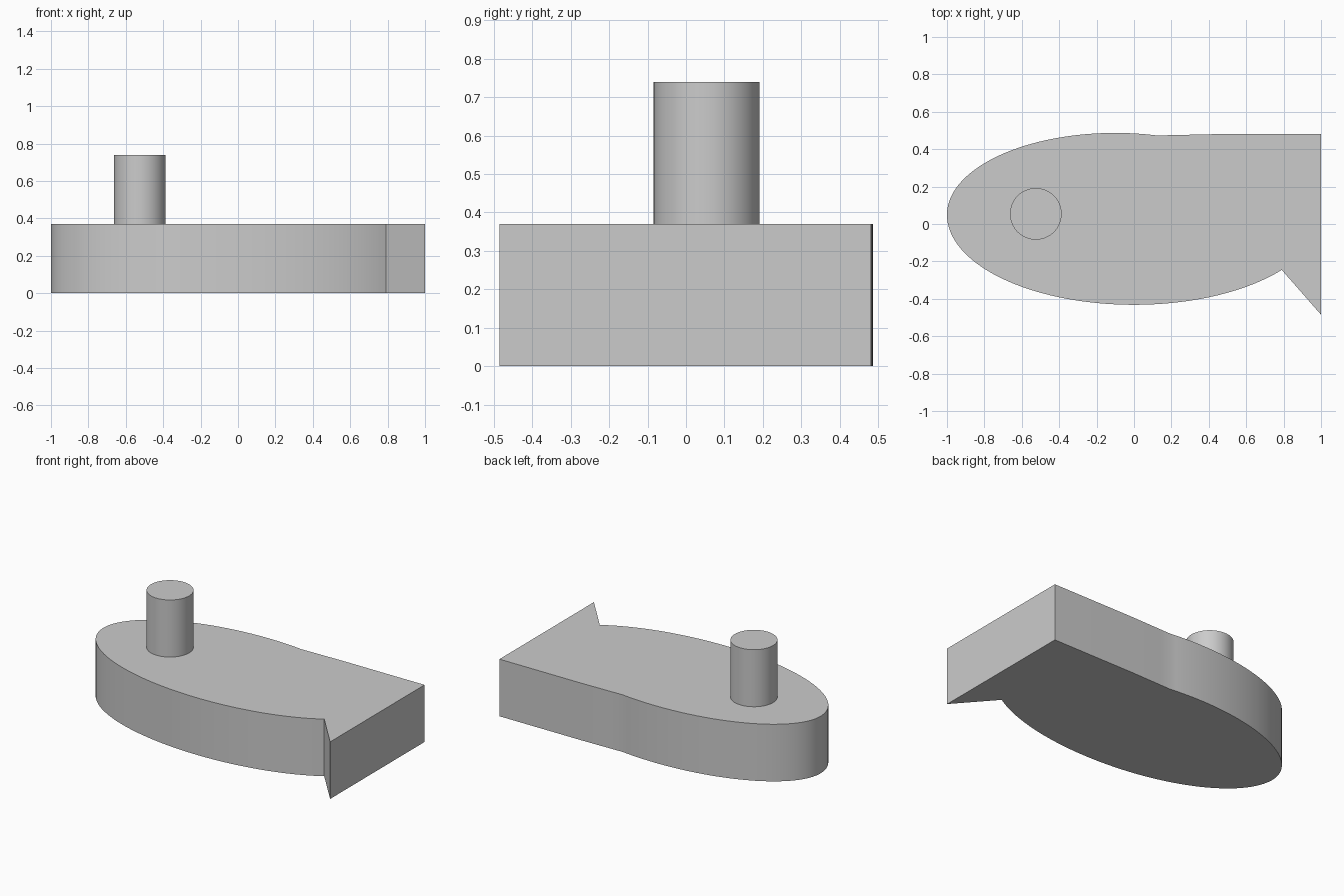
import bpy
import bmesh
from math import cos, sin, pi, acos, radians

cube = bpy.data.objects.get("Cube")
if cube:
    bpy.data.objects.remove(cube, do_unlink=True)

grey = bpy.data.materials.new("plain_grey")
grey.use_nodes = True
colour = (0.6, 0.6, 0.6, 1)
grey.diffuse_color = colour
grey.node_tree.nodes["Principled BSDF"].inputs["Base Color"].default_value = colour


def arc(cx, cy, rx, ry, start, end, steps):
    """Points along part of an ellipse."""
    angles = [start + (end - start) * i / steps for i in range(steps + 1)]
    return [(cx + rx * cos(a), cy + ry * sin(a)) for a in angles]


def extrude_outline(name, outline, bottom, top):
    """Solid prism from a closed counter-clockwise outline."""
    bm = bmesh.new()
    face = bm.faces.new([bm.verts.new((x, y, bottom)) for x, y in outline])
    new = bmesh.ops.extrude_face_region(bm, geom=[face], use_keep_orig=True)["geom"]
    for v in new:
        if isinstance(v, bmesh.types.BMVert):
            v.co.z = top
    bmesh.ops.recalc_face_normals(bm, faces=bm.faces[:])
    mesh = bpy.data.meshes.new(name)
    bm.to_mesh(mesh)
    bm.free()
    mesh.materials.append(grey)
    obj = bpy.data.objects.new(name, mesh)
    bpy.context.collection.objects.link(obj)
    bpy.ops.object.select_all(action="DESELECT")
    bpy.context.view_layer.objects.active = obj
    obj.select_set(True)
    bpy.ops.object.shade_smooth_by_angle(angle=radians(30))
    return obj


# Fish-shaped body: upper arc, lower arc, then the square tail
height = 0.37
upper = arc(-0.1, 0.05, 0.9, 0.437, acos(0.25), pi, 40)
lower = arc(0, 0.05, 1, 0.482, pi, 2 * pi - acos(0.79), 56)
tail = [(1, -0.485), (1, 0.482), (0.42, 0.48), (0.2, 0.475)]
extrude_outline("fish_body", upper + lower[1:] + tail, 0, height)

# Round peg standing on the head
peg = arc(-0.525, 0.054, 0.138, 0.138, 0, 2 * pi, 64)[:-1]
extrude_outline("round_peg", peg, height, 2 * height)
